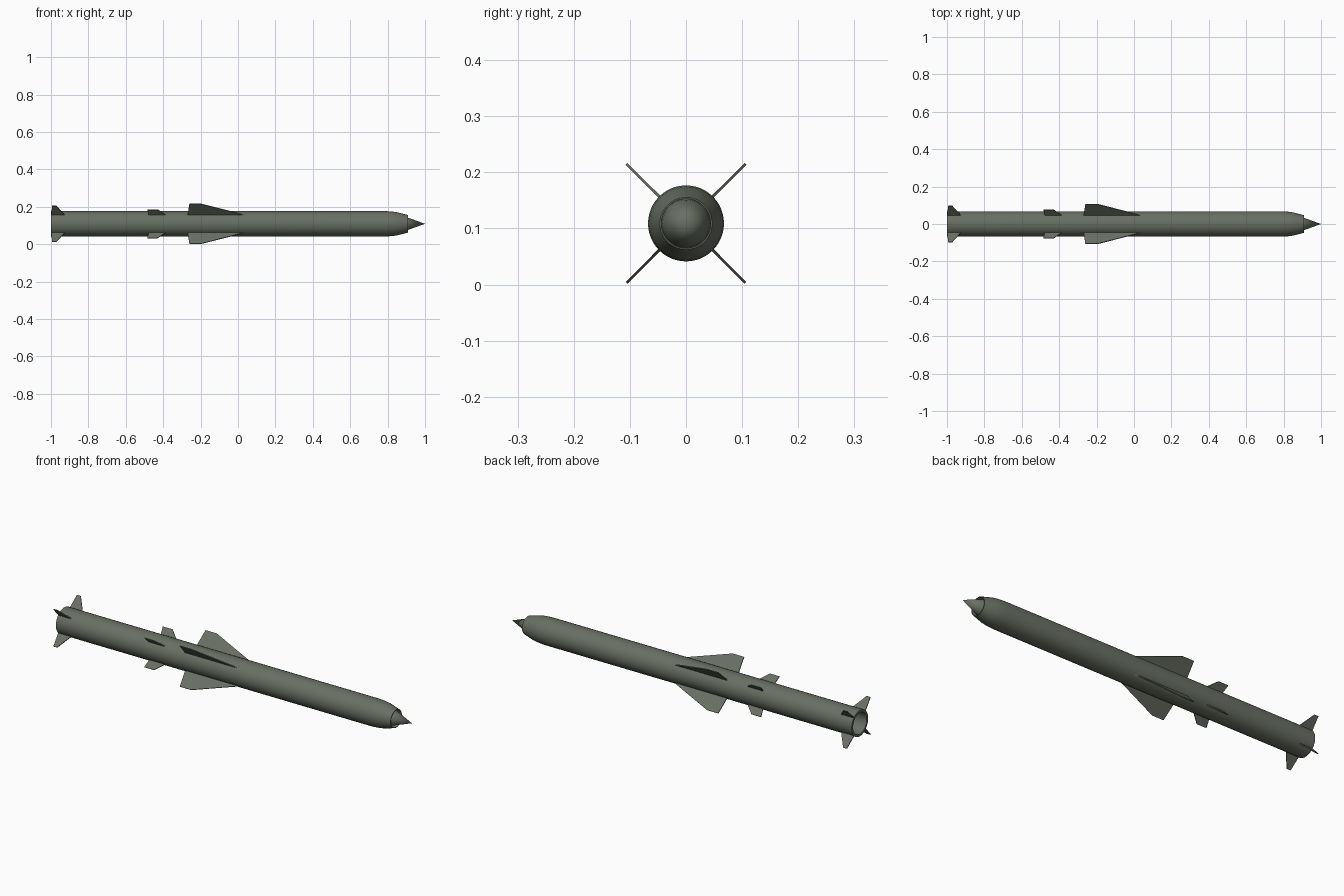
import bpy, bmesh, math
from mathutils import Vector

if "Cube" in bpy.data.objects:
    bpy.data.objects.remove(bpy.data.objects["Cube"])

AXIS_Z = 0.109
R = 0.0677
SEG = 48

mat = bpy.data.materials.new("olive grey paint")
mat.diffuse_color = (0.14, 0.16, 0.125, 1)
mat.use_nodes = True
mat.node_tree.nodes["Principled BSDF"].inputs["Base Color"].default_value = mat.diffuse_color


def finish(name, bm, smooth=False):
    bmesh.ops.recalc_face_normals(bm, faces=bm.faces)
    me = bpy.data.meshes.new(name)
    bm.to_mesh(me)
    bm.free()
    me.materials.append(mat)
    ob = bpy.data.objects.new(name, me)
    bpy.context.collection.objects.link(ob)
    ob.location.z = AXIS_Z
    if smooth:
        bpy.ops.object.select_all(action='DESELECT')
        ob.select_set(True)
        bpy.context.view_layer.objects.active = ob
        bpy.ops.object.shade_smooth_by_angle(angle=math.radians(30))
    return ob


def lathe(name, profile):
    """Revolve (x, radius) points around the long axis."""
    bm = bmesh.new()
    vs = [bm.verts.new((x, 0, r)) for x, r in profile]
    es = [bm.edges.new(p) for p in zip(vs, vs[1:])]
    bmesh.ops.spin(bm, geom=vs + es, cent=(0, 0, 0), axis=(1, 0, 0),
                   angle=2 * math.pi, steps=SEG, use_duplicate=False)
    bmesh.ops.remove_doubles(bm, verts=bm.verts, dist=1e-5)
    return finish(name, bm, True)


def fin_set(name, outline, root_t=0.006, tip_t=0.004):
    """Four thin tapered fins in an X; outline is (x, radius)."""
    tip = max(r for _, r in outline)
    for i in range(4):
        a = math.radians(45 + 90 * i)
        out = Vector((0, math.cos(a), math.sin(a)))
        side = Vector((0, -math.sin(a), math.cos(a)))
        bm = bmesh.new()
        rings = []
        for s in (-0.5, 0.5):
            ring = []
            for x, r in outline:
                t = root_t + (tip_t - root_t) * r / tip
                ring.append(bm.verts.new(Vector((x, 0, 0)) + out * r + side * s * t))
            bm.faces.new(ring)
            rings.append(ring)
        n = len(outline)
        for k in range(n):
            j = (k + 1) % n
            bm.faces.new((rings[0][k], rings[0][j], rings[1][j], rings[1][k]))
        finish(f"{name}_{i + 1}", bm)


# Hull with hollow exhaust at the tail and open annular intake at the nose
lathe("hull", [(-0.92, 0), (-0.92, 0.055), (-1, 0.056), (-1, R), (0.79, R),
               (0.825, 0.0655), (0.85, 0.062), (0.88, 0.0545), (0.91, 0.0465),
               (0.91, 0.0440), (0.87, 0.0440), (0.87, 0)])

# Intake spike
lathe("nose_spike", [(0.87, 0), (0.87, 0.0435), (0.885, 0.0415), (1, 0)])

# Main wings, small mid fins, tail fins
fin_set("main_wing", [(-0.27, 0.06), (0.055, 0.06), (-0.195, 0.15), (-0.26, 0.15)])
fin_set("mid_fin", [(-0.475, 0.06), (-0.38, 0.06), (-0.43, 0.108), (-0.485, 0.108)])
fin_set("tail_fin", [(-1.0, 0.06), (-0.922, 0.06), (-0.972, 0.137), (-0.993, 0.137)])
